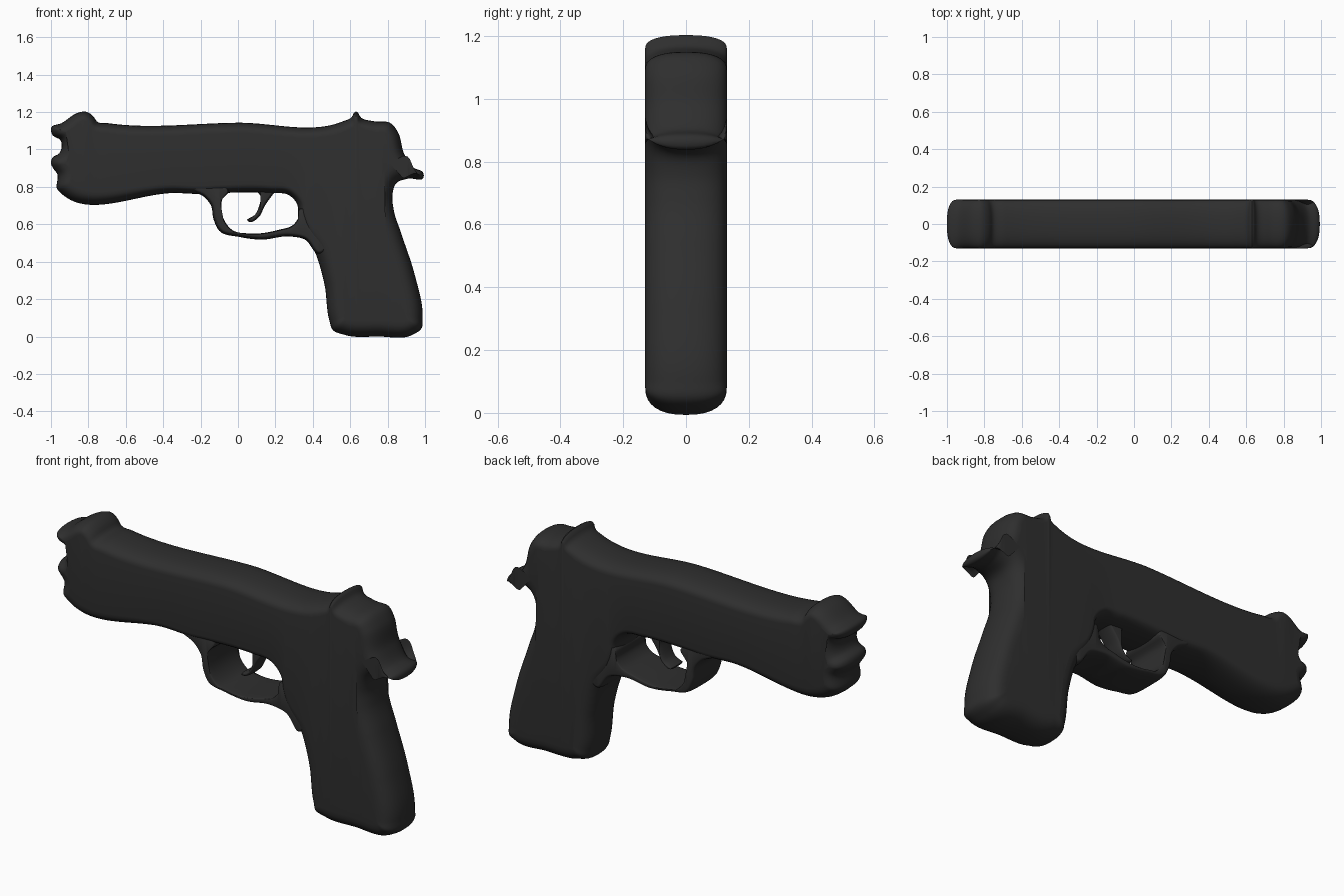
import bpy, bmesh, math
from mathutils import Vector
from mathutils.geometry import interpolate_bezier

if "Cube" in bpy.data.objects:
    bpy.data.objects.remove(bpy.data.objects["Cube"])

dark = bpy.data.materials.new("dark")
dark.diffuse_color = (0.028, 0.028, 0.028, 1)
dark.use_nodes = True
dark.node_tree.nodes["Principled BSDF"].inputs["Base Color"].default_value = dark.diffuse_color


def smooth_outline(sections, step):
    """Curve through the section points, resampled evenly; returns (point, inset depth)."""
    pts = [(Vector((x, z, 0)), d) for d, pairs in sections for x, z in pairs]
    n = len(pts)
    tangents = []
    for i in range(n):
        a = pts[i][0] - pts[i - 1][0]
        b = pts[(i + 1) % n][0] - pts[i][0]
        tangents.append((a.normalized() * b.length + b.normalized() * a.length).normalized())
    out = []
    for i in range(n):
        (p, d0), (q, d1) = pts[i], pts[(i + 1) % n]
        h = (q - p).length / 3
        count = max(2, round(3 * h / step))
        curve = interpolate_bezier(p, p + tangents[i] * h, q - tangents[(i + 1) % n] * h, q, count + 1)
        out += [(c, d0 + (d1 - d0) * k / count) for k, c in enumerate(curve[:-1])]
    return out


def slab(name, sections, half_width, step=0.012, blur=30, power=2.4, layers=8):
    """Outline in x-z, given thickness along y with crowned edges."""
    outline = smooth_outline(sections, step)
    n = len(outline)
    p = [o[0] for o in outline]
    area = sum(p[i - 1].x * p[i].y - p[i].x * p[i - 1].y for i in range(n))
    side = -1 if area < 0 else 1
    # inward shift of each outline point, blurred along the outline
    shift = []
    for i in range(n):
        t = (p[(i + 1) % n] - p[i - 1]).normalized()
        shift.append(Vector((-t.y, t.x, 0)) * side * outline[i][1])
    for _ in range(blur):
        shift = [shift[i - 1] * .25 + shift[i] * .5 + shift[(i + 1) % n] * .25 for i in range(n)]
    bm = bmesh.new()
    rings = []
    for k in range(-layers, layers + 1):
        a = math.pi / 2 * abs(k) / layers
        y = math.copysign(half_width * math.sin(a) ** (2 / power), k)
        f = 1 - max(0, math.cos(a)) ** (2 / power)
        rings.append([bm.verts.new((q.x + s.x * f, y, q.y + s.y * f)) for q, s in zip(p, shift)])
    for r0, r1 in zip(rings, rings[1:]):
        for i in range(n):
            bm.faces.new((r0[i - 1], r0[i], r1[i], r1[i - 1]))
    caps = [bm.faces.new(rings[0]), bm.faces.new(rings[-1])]
    bmesh.ops.triangulate(bm, faces=caps)
    bmesh.ops.recalc_face_normals(bm, faces=bm.faces)
    mesh = bpy.data.meshes.new(name)
    bm.to_mesh(mesh)
    bm.free()
    mesh.materials.append(dark)
    ob = bpy.data.objects.new(name, mesh)
    bpy.context.collection.objects.link(ob)
    bpy.ops.object.select_all(action='DESELECT')
    ob.select_set(True)
    bpy.context.view_layer.objects.active = ob
    bpy.ops.object.shade_smooth_by_angle(angle=math.radians(50))
    return ob


# Body: muzzle end, top with both sights, rear and tail, handle, underside
muzzle = [(-.945, .765), (-.965, .785), (-.967, .87), (-.985, .895), (-1, .925), (-.993, .955),
          (-.955, .98), (-.95, 1.05), (-.99, 1.075), (-1, 1.115)]
top = [(-.945, 1.14), (-.85, 1.198), (-.82, 1.203), (-.77, 1.173), (-.755, 1.15), (-.69, 1.14),
       (0, 1.143), (.56, 1.15), (.605, 1.17), (.63, 1.203), (.66, 1.168), (.72, 1.152)]
rear = [(.82, 1.138), (.853, 1.096), (.89, .973), (.935, .904)]
tail = [(.992, .873), (.992, .85), (.91, .844)]
handle = [(.845, .818), (.826, .76), (.832, .68), (.875, .545), (.945, .33), (.987, .1), (.982, .045),
          (.935, .01), (.75, 0), (.57, .009), (.505, .037), (.49, .08), (.462, .28), (.41, .455)]
under = [(.355, .56), (.325, .65), (.315, .71), (.275, .754), (.17, .767), (-.09, .767),
         (-.2, .762), (-.32, .767)]
slab("body", [(.085, muzzle), (.055, top), (.07, rear), (.15, tail), (.09, handle), (.045, under)], .13)

# Guard loop: outer edge, then inner edge back
outer = [(-.25, .79), (-.18, .745), (-.147, .706), (-.13, .625), (-.1, .565), (.01, .532),
         (.125, .518), (.275, .535), (.355, .52), (.44, .44), (.5, .5)]
inner = [(.4, .66), (.325, .68), (.32, .63), (.295, .597), (.22, .571), (.06, .551), (-.03, .569),
         (-.07, .615), (-.088, .68), (-.083, .735), (-.05, .775), (-.1, .82)]
slab("guard_loop", [(.022, outer), (.006, inner)], .124, blur=4, power=3)

# Curved finger lever inside the loop
lever = [(.08, .80), (.122, .745), (.115, .705), (.09, .65), (.05, .618), (.065, .612),
         (.105, .632), (.147, .705), (.185, .757), (.22, .80)]
slab("finger_lever", [(.012, lever)], .05, blur=6, power=2.2)
